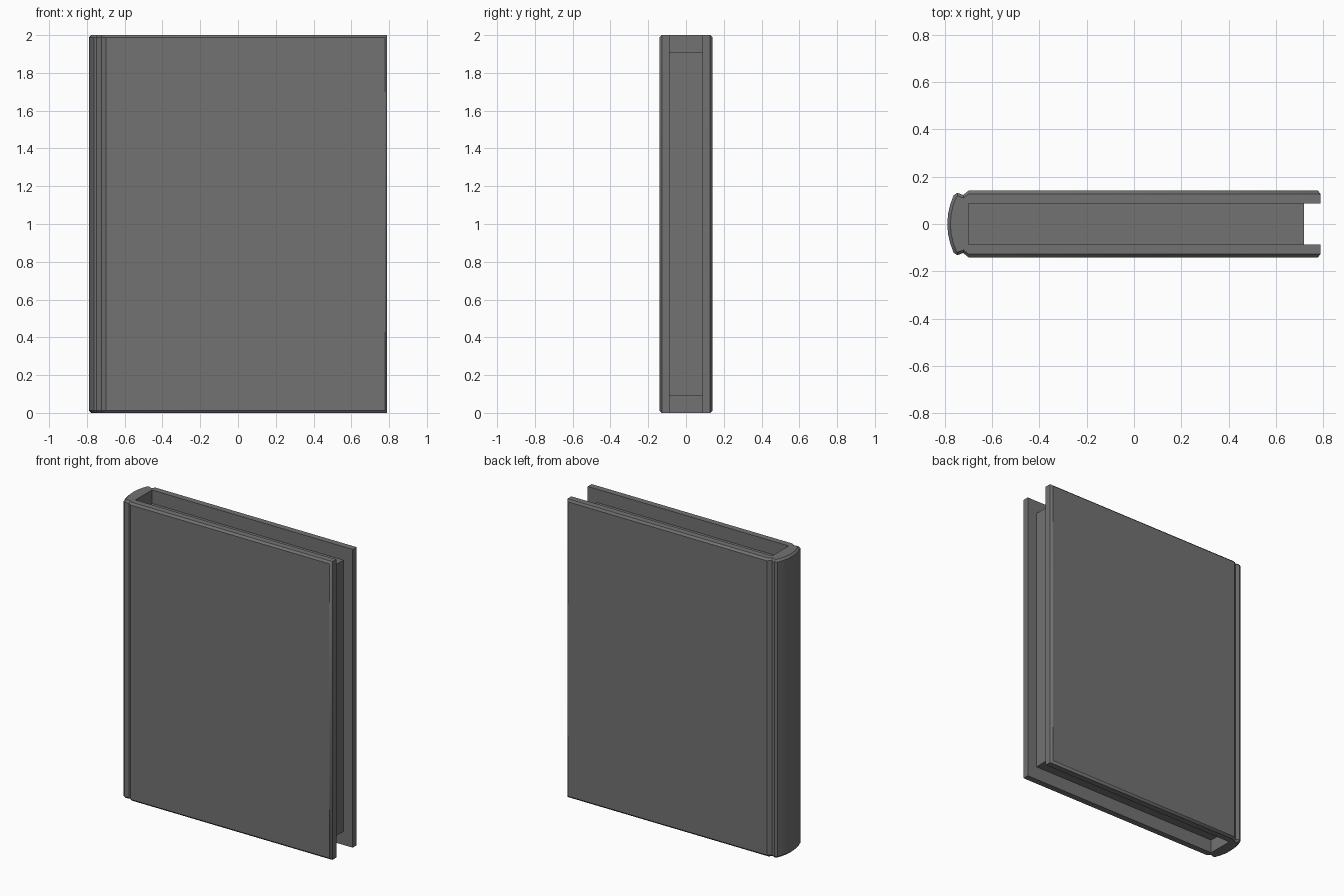
import bpy
import bmesh
from mathutils import Vector

cube = bpy.data.objects.get("Cube")
if cube:
    bpy.data.objects.remove(cube, do_unlink=True)

HEIGHT = 2.0
BEVEL = 0.013
INNER = 0.087      # half thickness of the page block
HINGE = -0.70      # where the boards meet the spine
FORE = 0.79        # outer edge of the boards


def make_material(name, value):
    mat = bpy.data.materials.new(name)
    mat.use_nodes = True
    colour = (value, value, value, 1)
    mat.diffuse_color = colour
    mat.node_tree.nodes["Principled BSDF"].inputs["Base Color"].default_value = colour
    return mat


def finish(bm, name, mat):
    bmesh.ops.recalc_face_normals(bm, faces=bm.faces)
    mesh = bpy.data.meshes.new(name)
    bm.to_mesh(mesh)
    bm.free()
    mesh.materials.append(mat)
    obj = bpy.data.objects.new(name, mesh)
    bpy.context.collection.objects.link(obj)
    return obj


def inset(points, amount):
    """Move an open outline inwards, keeping its ends on the fore edge."""
    result = []
    for i, p in enumerate(points):
        before = points[max(i - 1, 0)]
        after = points[min(i + 1, len(points) - 1)]
        along = (after - before).normalized()
        q = p + Vector((-along.y, along.x)) * amount
        if i in (0, len(points) - 1):
            q = p.copy()
        result.append(q)
    return result


grey = make_material("grey", 0.17)

# Cover: boards, hinge grooves and rounded spine as one profile
half = [(FORE, INNER + 0.04), (FORE - 0.012, 0.141), (HINGE, 0.141),
        (-0.723, 0.123), (-0.748, 0.132), (-0.763, 0.122),
        (-0.777, 0.085), (-0.787, 0.043)]
outline = [Vector(p) for p in half] + [Vector((-FORE, 0))]
outline += [Vector((x, -y)) for x, y in reversed(half)]
channel = [Vector(p) for p in ((FORE, -INNER), (HINGE, -INNER),
                               (HINGE, INNER), (FORE, INNER))]
rim = inset(outline, BEVEL)

bm = bmesh.new()
rings = []
for z, outer in ((0, rim), (BEVEL, outline), (HEIGHT - BEVEL, outline), (HEIGHT, rim)):
    rings.append([bm.verts.new((p.x, p.y, z)) for p in outer + channel])
for low, high in zip(rings, rings[1:]):
    for i in range(len(low)):
        j = (i + 1) % len(low)
        bm.faces.new((low[i], low[j], high[j], high[i]))
bm.faces.new(rings[0])
bm.faces.new(rings[-1])
cover = finish(bm, "cover", grey)

# Page block, set back from the boards on three sides
bm = bmesh.new()
bmesh.ops.create_cube(bm, size=1)
front, gap = 0.72, 0.09
for v in bm.verts:
    v.co = ((front if v.co.x > 0 else HINGE),
            (INNER if v.co.y > 0 else -INNER),
            (HEIGHT - gap if v.co.z > 0 else gap))
finish(bm, "pages", grey)

# Smooth the spine, keeping the board edges crisp
bpy.ops.object.select_all(action="DESELECT")
cover.select_set(True)
bpy.context.view_layer.objects.active = cover
bpy.ops.object.shade_smooth_by_angle(angle=0.6)
